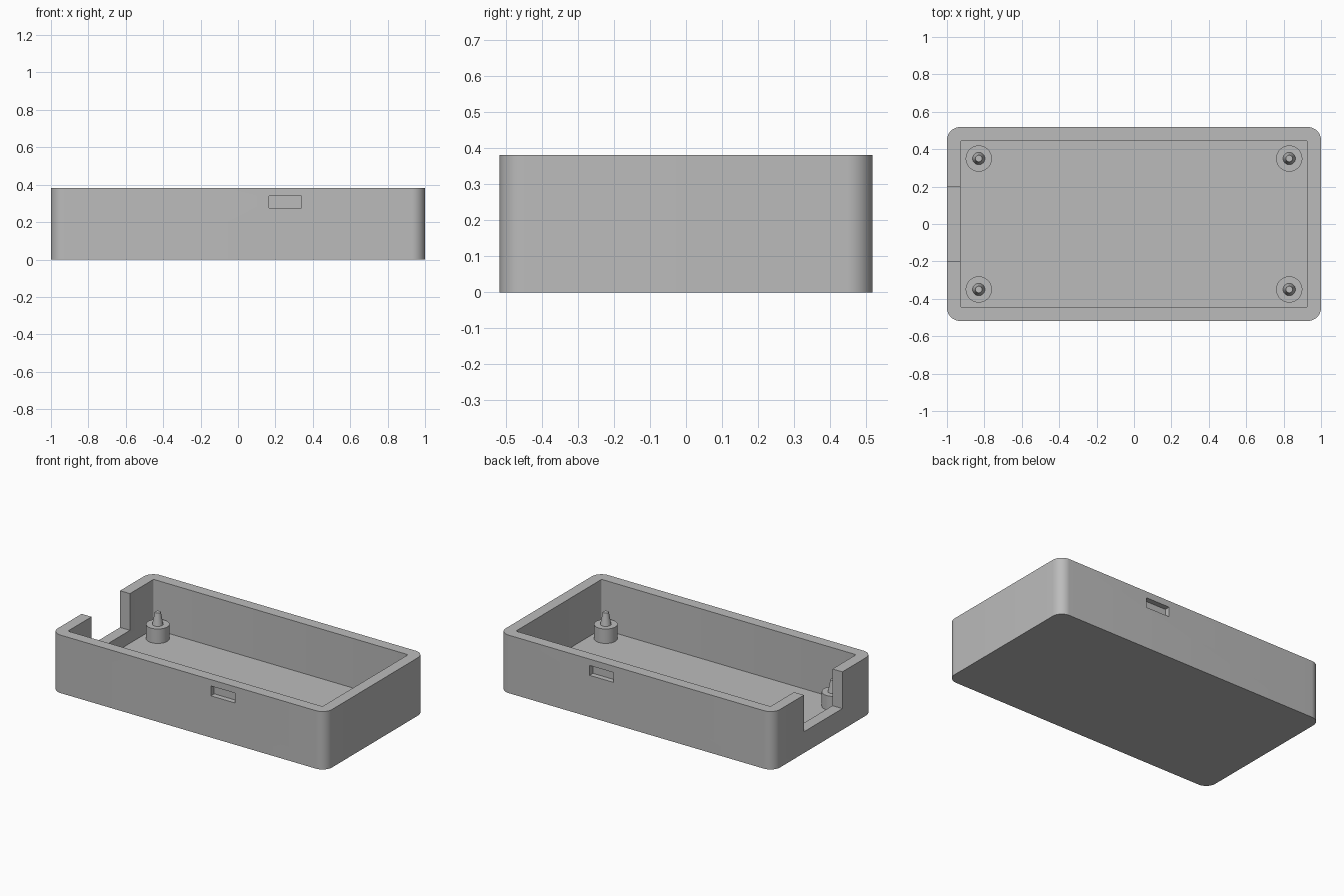
import bpy, bmesh, math

if "Cube" in bpy.data.objects:
    bpy.data.objects.remove(bpy.data.objects["Cube"], do_unlink=True)

HALF_X, HALF_Y, HEIGHT = 1.0, 0.518, 0.382
WALL, FLOOR = 0.072, 0.055

grey = bpy.data.materials.new("plain grey")
grey.use_nodes = True
colour = (0.5, 0.5, 0.5, 1)
grey.diffuse_color = colour
grey.node_tree.nodes["Principled BSDF"].inputs["Base Color"].default_value = colour


def add_object(name, bm):
    mesh = bpy.data.meshes.new(name)
    bm.to_mesh(mesh)
    bm.free()
    obj = bpy.data.objects.new(name, mesh)
    bpy.context.collection.objects.link(obj)
    mesh.materials.append(grey)
    return obj


def box(name, low, high, radius=0, segments=12):
    """Box between two corners, with optional rounded vertical edges."""
    bm = bmesh.new()
    bmesh.ops.create_cube(bm, size=1)
    for v in bm.verts:
        v.co = [(a + b) / 2 + c * (b - a) for a, b, c in zip(low, high, v.co)]
    if radius:
        upright = [e for e in bm.edges
                   if abs(e.verts[0].co.z - e.verts[1].co.z) > 0.01]
        bmesh.ops.bevel(bm, geom=upright, offset=radius, segments=segments,
                        profile=0.5, affect='EDGES')
    return add_object(name, bm)


def smooth(obj):
    bpy.ops.object.select_all(action='DESELECT')
    obj.select_set(True)
    bpy.context.view_layer.objects.active = obj
    bpy.ops.object.shade_smooth_by_angle(angle=math.radians(30))


# Open tray with rounded corners
tray = box("tray", (-HALF_X, -HALF_Y, 0), (HALF_X, HALF_Y, HEIGHT), 0.07)
ix, iy = HALF_X - WALL, HALF_Y - WALL
cutters = [
    box("cavity_cutter", (-ix, -iy, FLOOR), (ix, iy, 1), 0.01, 4),
    # Cable opening in the end wall, with a raised sill
    box("opening_cutter", (-1.2, -0.2, 0.14), (-0.9, 0.2, 1)),
]
# Shallow latch recesses in the front and back walls
for side, label in ((-1, "front"), (1, "back")):
    ys = sorted((side * (HALF_Y - 0.035), side * (HALF_Y + 0.1)))
    cutters.append(box(label + "_recess_cutter",
                       (0.165, ys[0], 0.275), (0.34, ys[1], 0.34)))
for cutter in cutters:
    cutter.hide_render = True
    mod = tray.modifiers.new(cutter.name, 'BOOLEAN')
    mod.operation = 'DIFFERENCE'
    mod.solver = 'EXACT'
    mod.object = cutter
bpy.context.view_layer.objects.active = tray
for mod in list(tray.modifiers):
    bpy.ops.object.modifier_apply(modifier=mod.name)
for cutter in cutters:
    bpy.data.objects.remove(cutter, do_unlink=True)
smooth(tray)


def lathe(name, profile, x, y, steps=48):
    """Turned part from (radius, height) points."""
    bm = bmesh.new()
    verts = [bm.verts.new((r, 0, z)) for r, z in profile]
    edges = [bm.edges.new(pair) for pair in zip(verts, verts[1:])]
    bmesh.ops.spin(bm, geom=verts + edges, cent=(0, 0, 0), axis=(0, 0, 1),
                   angle=math.tau, steps=steps)
    bmesh.ops.remove_doubles(bm, verts=bm.verts, dist=0.0001)
    bmesh.ops.recalc_face_normals(bm, faces=bm.faces)
    obj = add_object(name, bm)
    obj.location = (x, y, 0)
    smooth(obj)


# Corner standoffs, each with a tapered locating pin
standoff = [(0, FLOOR), (0.07, FLOOR), (0.07, 0.15), (0.033, 0.15),
            (0.018, 0.23), (0, 0.23)]
for sx, x_label in ((-1, "right"), (1, "left")):
    for sy, y_label in ((-1, "front"), (1, "back")):
        lathe(f"{y_label}_{x_label}_standoff", standoff, sx * 0.83, sy * 0.35)
